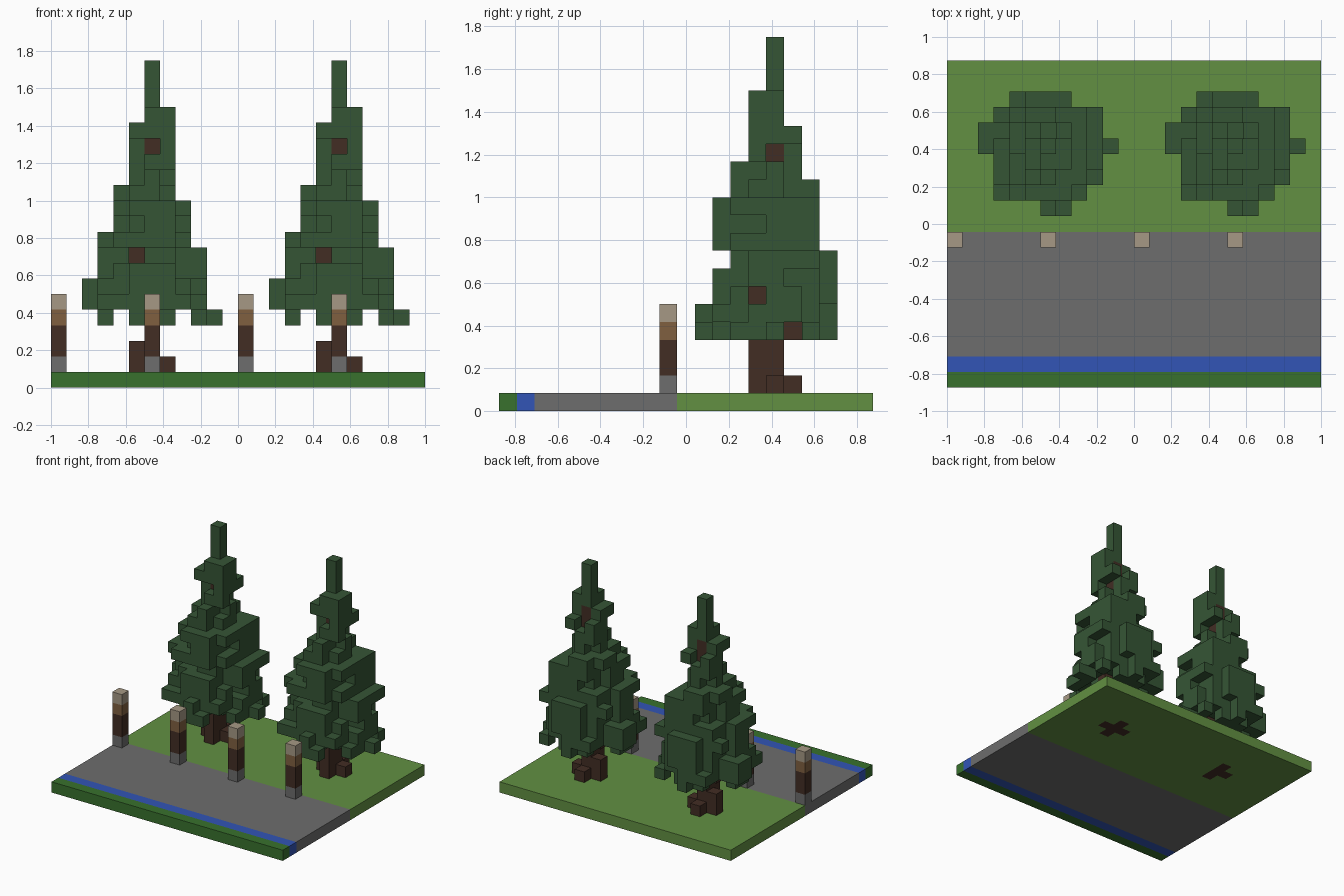
import bpy, bmesh, random
from mathutils import Vector

if "Cube" in bpy.data.objects:
    bpy.data.objects.remove(bpy.data.objects["Cube"])

UNIT = 1 / 12                    # edge of one block
NX, NY = 24, 21                  # ground size in blocks
ORIGIN = Vector((-NX / 2, -NY / 2, 0))
DIRS = [Vector(d) for d in ((1, 0, 0), (-1, 0, 0), (0, 1, 0),
                            (0, -1, 0), (0, 0, 1), (0, 0, -1))]


def material(name, rgb):
    """Make a flat colour from 0-255 display values."""
    lin = [((c / 255 + 0.055) / 1.055) ** 2.4 for c in rgb] + [1]
    m = bpy.data.materials.new(name)
    m.use_nodes = True
    m.diffuse_color = lin
    bsdf = m.node_tree.nodes["Principled BSDF"]
    bsdf.inputs["Base Color"].default_value = lin
    bsdf.inputs["Roughness"].default_value = 0.9
    return m


MATS = {
    "leaf": material("leaf_green", (53, 85, 53)),
    "grass": material("grass_green", (98, 144, 66)),
    "hedge": material("dark_grass_green", (56, 113, 45)),
    "stone": material("stone_grey", (109, 109, 109)),
    "water": material("water_blue", (50, 85, 182)),
    "bark": material("bark_brown", (66, 45, 36)),
    "wood": material("wood_brown", (128, 96, 64)),
    "cap": material("pale_tan", (166, 153, 133)),
}


def build(name, cells, occupied, merge=False):
    """Mesh a {cell: colour} dict, keeping only faces that are exposed."""
    used = sorted(set(cells.values()))
    bm = bmesh.new()
    verts = {}

    def corner(p):
        key = tuple(round(v * 2) for v in p)
        if key not in verts:
            verts[key] = bm.verts.new((p + ORIGIN) * UNIT)
        return verts[key]

    for cell, colour in cells.items():
        mid = Vector(cell) + Vector((0.5, 0.5, 0.5))
        for d in DIRS:
            if tuple(int(v) for v in Vector(cell) + d) in occupied:
                continue
            u = Vector((d.y, d.z, d.x))
            v = d.cross(u)
            ring = [mid + (d + a * u + b * v) / 2
                    for a, b in ((-1, -1), (1, -1), (1, 1), (-1, 1))]
            face = bm.faces.new([corner(p) for p in ring])
            face.material_index = used.index(colour)
    if merge:
        bmesh.ops.dissolve_limit(bm, angle_limit=0.01, verts=bm.verts[:],
                                 edges=bm.edges[:], delimit={'MATERIAL'})
    mesh = bpy.data.meshes.new(name)
    bm.to_mesh(mesh)
    bm.free()
    for c in used:
        mesh.materials.append(MATS[c])
    bpy.context.collection.objects.link(bpy.data.objects.new(name, mesh))


# Foliage extents per layer from the bottom: x min, x max, y min, y max
LAYERS = [(-4, 4, -4, 3), (-4, 3, -4, 3), (-4, 3, -3, 3), (-3, 3, -3, 3),
          (-3, 3, -2, 3), (-3, 2, -3, 2), (-2, 2, -3, 2), (-2, 2, -3, 2),
          (-2, 1, -2, 2), (-1, 1, -2, 1), (-1, 1, -1, 1), (-1, 1, -1, 1),
          (-1, 1, -1, 0), (0, 1, -1, 0), (0, 0, 0, 0), (0, 0, 0, 0),
          (0, 0, 0, 0)]
LOW = 4                          # height of the lowest foliage layer


def trunk_cells():
    """Core with four roots or branches of differing height."""
    cells = {(0, 0, z) for z in range(17)}
    for x, y, top in ((-1, 0, 3), (1, 0, 2), (0, -1, 9), (0, 1, 2)):
        cells |= {(x, y, z) for z in range(top)}
    cells |= {(x, y, z) for z in range(4, 9) for x, y in ((-1, 0), (1, 0), (0, 1))}
    return cells


def is_gap(x, y, z):
    """Openings in the foliage that reveal the bark."""
    return ((z == 15 and x == 0 and y != 0) or (z == 8 and x == -1 and y < 0)
            or (z == 14 and y == 0 and x > 0) or (z == 6 and y == -1 and x > 0))


def foliage_cells():
    """Tapering stack of ragged discs."""
    rng = random.Random(7)
    cells = set()
    for z, (x0, x1, y0, y1) in enumerate(LAYERS, LOW):
        cx, cy = (x0 + x1) / 2, (y0 + y1) / 2
        rx, ry = (x1 - x0 + 1) / 2, (y1 - y0 + 1) / 2

        def inside(x, y):
            return ((x - cx) / rx) ** 2 + ((y - cy) / ry) ** 2 <= 1

        for x in range(x0, x1 + 1):
            for y in range(y0, y1 + 1):
                block = x > 0 and y >= 0 and 9 <= z < 12
                if is_gap(x, y, z) or not (inside(x, y) or block):
                    continue
                if (y == -4 and x not in (0, 1)) or (x == -4 and y not in (0, 1)):
                    continue
                rim = not all(inside(x + a, y + b) for a, b in
                              ((1, 0), (-1, 0), (0, 1), (0, -1)))
                if z == LOW:     # hanging tips
                    if x in (-4, -2, 2) or y == 1 or (x == 4 and y):
                        continue
                    if x and y and rng.random() < 0.4:
                        continue
                elif rim and x and y and not block and rng.random() < 0.28:
                    continue
                cells.add((x, y, z))
    return cells


parts = {}

# Two conifers
trunk = trunk_cells()
leaves = foliage_cells() - trunk
for side, cx in (("right", 6), ("left", 18)):
    def place(cells, colour):
        return {(x + cx, y + 15, z): colour for x, y, z in cells}
    own = trunk - {(1, 0, 0)} if side == "right" else trunk
    parts[side + "_tree_trunk"] = place(own, "bark")
    parts[side + "_tree_foliage"] = place(leaves, "leaf")

# Row of banded posts along the road edge
BANDS = ["stone", "bark", "bark", "wood", "cap"]
for i in range(4):
    parts[f"post_{i + 1}"] = {(i * 6, 9, z): c for z, c in enumerate(BANDS, 1)}

# Ground strips from front to back, with the trunks let into the lawn
bark = {c for p in parts.values() for c in p}
for name, colour, y0, y1 in (("front_verge", "hedge", 0, 1),
                             ("water_channel", "water", 1, 2),
                             ("road", "stone", 2, 10),
                             ("lawn", "grass", 10, NY)):
    parts[name] = {(x, y, 0): colour for x in range(NX) for y in range(y0, y1)
                   if (x, y, 0) not in bark}

occupied = {c for p in parts.values() for c in p}
for name, cells in parts.items():
    build(name, cells, occupied, merge=not name.endswith("foliage"))
